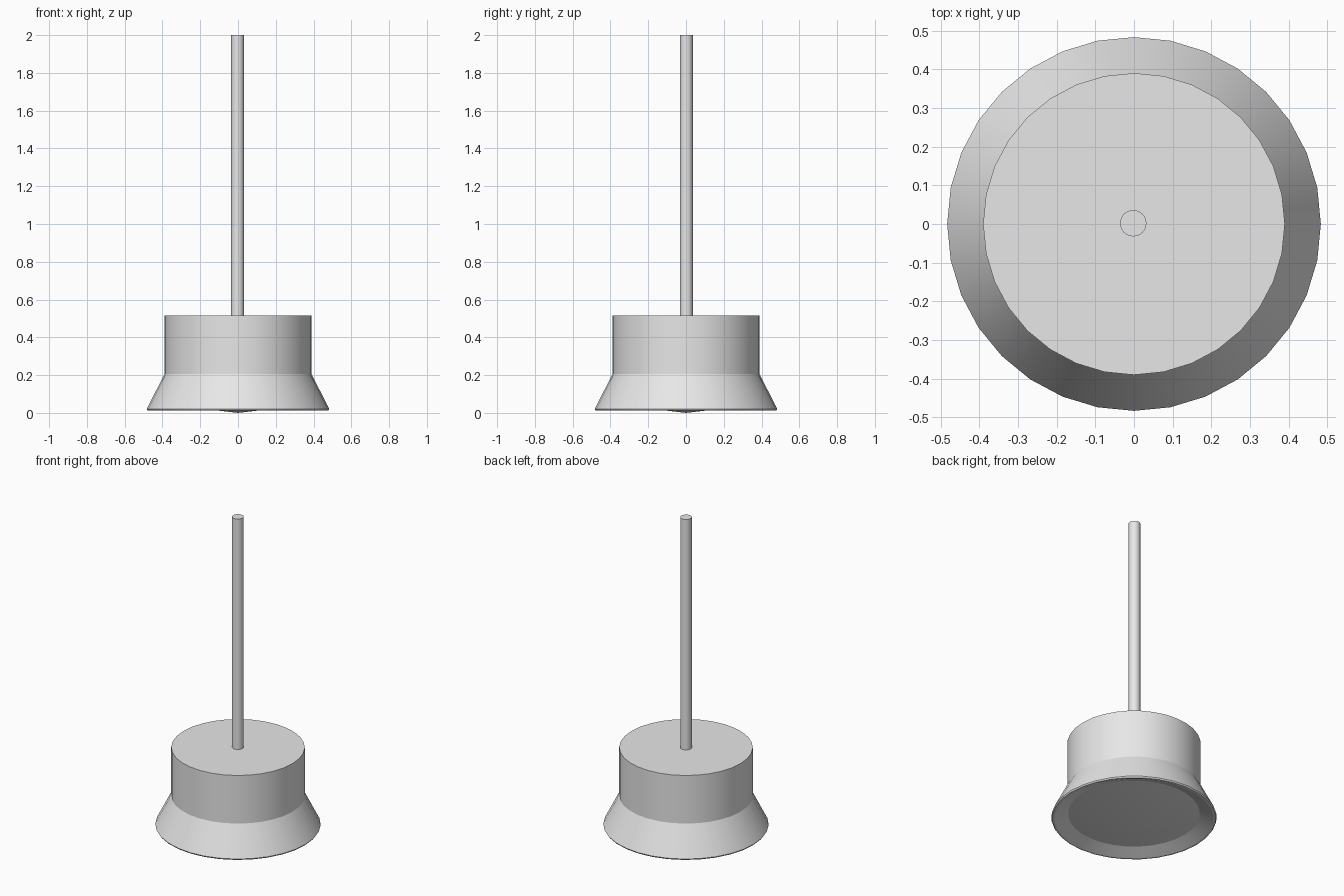
import bpy
import bmesh
import math

cube = bpy.data.objects.get("Cube")
if cube:
    bpy.data.objects.remove(cube, do_unlink=True)

SIDES = 32

grey = bpy.data.materials.new("light grey")
grey.use_nodes = True
colour = (0.8, 0.8, 0.8, 1)
grey.diffuse_color = colour
grey.node_tree.nodes["Principled BSDF"].inputs["Base Color"].default_value = colour


def lathe(name, profile, centre=(0, 0, 0)):
    """Spin a closed (radius, height) profile around the vertical axis."""
    bm = bmesh.new()
    verts = [bm.verts.new((r, 0, z)) for r, z in profile]
    edges = [bm.edges.new(pair) for pair in zip(verts, verts[1:])]
    bmesh.ops.spin(bm, geom=verts + edges, cent=(0, 0, 0), axis=(0, 0, 1),
                   angle=math.tau, steps=SIDES, use_duplicate=False)
    bmesh.ops.remove_doubles(bm, verts=bm.verts, dist=0.0005)
    bmesh.ops.recalc_face_normals(bm, faces=bm.faces)
    mesh = bpy.data.meshes.new(name)
    bm.to_mesh(mesh)
    bm.free()
    mesh.materials.append(grey)
    obj = bpy.data.objects.new(name, mesh)
    obj.location = centre
    bpy.context.collection.objects.link(obj)
    bpy.ops.object.select_all(action='DESELECT')
    obj.select_set(True)
    bpy.context.view_layer.objects.active = obj
    bpy.ops.object.shade_smooth_by_angle(angle=math.radians(22))
    return obj


# Drum with flared skirt, thin rim, recessed lip and shallow pointed diffuser
lathe("lamp_shade", [
    (0, 0.515), (0.39, 0.515), (0.39, 0.205),
    (0.483, 0.02), (0.478, 0.012), (0.465, 0.012),
    (0.385, 0.045), (0, 0),
])

# Hanging rod
lathe("hanging_rod", [(0, 2), (0.034, 2), (0.034, 0.51), (0, 0.51)],
      centre=(-0.002, 0.002, 0))
